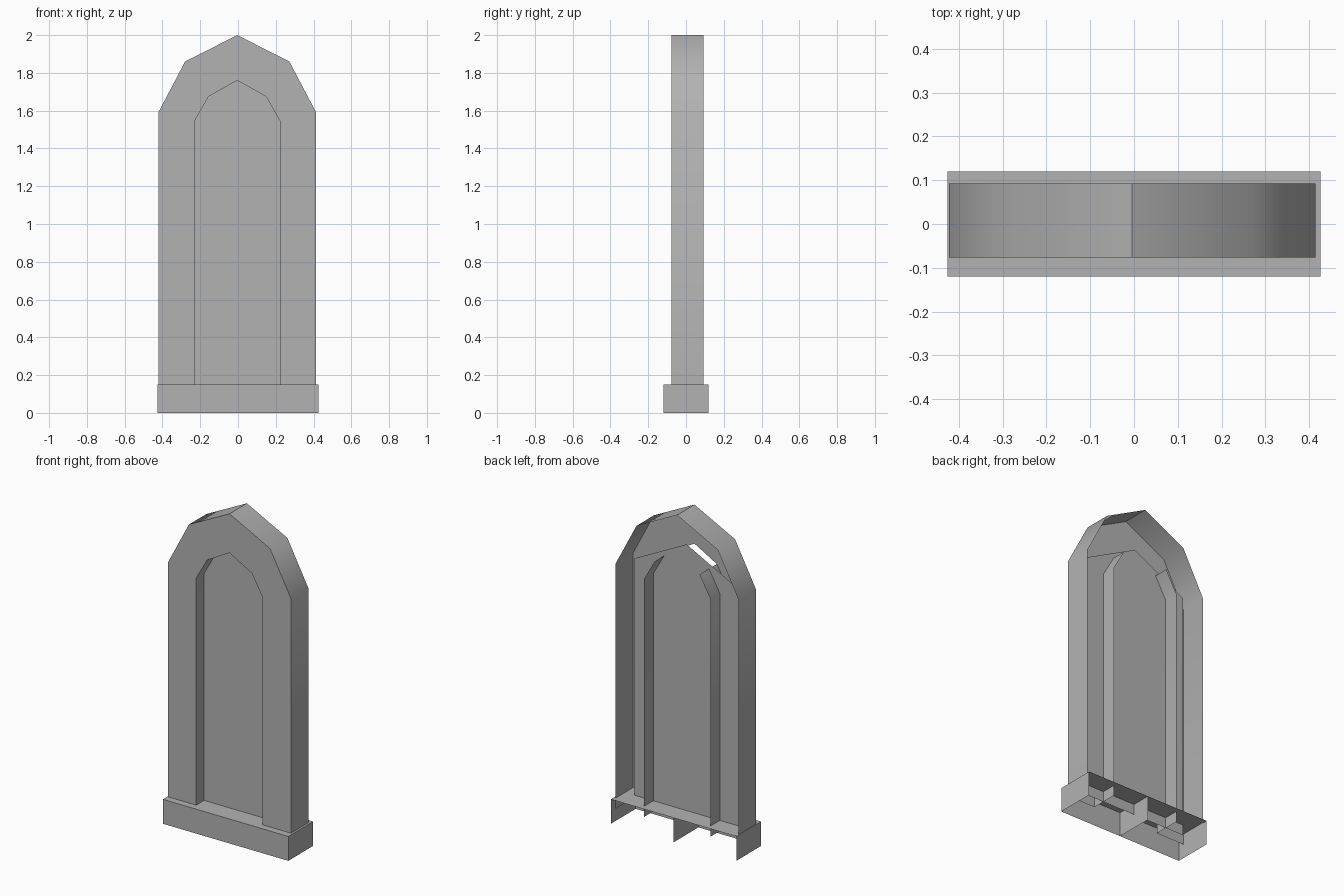
import bpy, bmesh

if "Cube" in bpy.data.objects:
    bpy.data.objects.remove(bpy.data.objects["Cube"], do_unlink=True)

# Single stone colour
stone = bpy.data.materials.new("stone_grey")
stone.use_nodes = True
GREY = (0.45, 0.45, 0.45, 1)
stone.diffuse_color = GREY
stone.node_tree.nodes["Principled BSDF"].inputs["Base Color"].default_value = GREY

CENTRE = -0.004                 # the arch sits slightly off the plinth centre
FRONT, BACK = -0.077, 0.092     # depth of the arch shell
FOOT = 0.085                    # the shell reaches down into the plinth


def finish(bm, name):
    mesh = bpy.data.meshes.new(name)
    bm.to_mesh(mesh)
    bm.free()
    mesh.materials.append(stone)
    obj = bpy.data.objects.new(name, mesh)
    bpy.context.collection.objects.link(obj)
    return obj


def smooth(obj):
    bpy.ops.object.select_all(action='DESELECT')
    obj.select_set(True)
    bpy.context.view_layer.objects.active = obj
    bpy.ops.object.shade_smooth_by_angle(angle=0.7)


def arch(half, apex):
    """Left-to-right arch outline from half-side points and an apex height."""
    left = [(CENTRE - x, z) for x, z in half]
    right = [(CENTRE + x, z) for x, z in reversed(half)]
    return left + [(CENTRE, apex)] + right


def row(bm, points, y):
    return [bm.verts.new((x, y, z)) for x, z in points]


def strip(bm, a, b):
    for i in range(len(a) - 1):
        bm.faces.new((a[i], a[i + 1], b[i + 1], b[i]))


outer = arch([(0.418, FOOT), (0.418, 1.59), (0.276, 1.86)], 2.0)
inner_half = [(0.226, FOOT), (0.226, 1.545), (0.152, 1.675)]
inner = arch(inner_half, 1.76)

# Arch shell: front face with a doorway cut out, and the outer rim behind it
bm = bmesh.new()
edge = row(bm, outer, FRONT)
opening = row(bm, inner, FRONT)
bm.faces.new(edge[::-1] + opening)
strip(bm, edge, row(bm, outer, BACK))
smooth(finish(bm, "arch_shell"))

# Doorway reveals: jamb and shoulder on each side, open at the peak
for name, points in (("right_reveal", inner[:3]), ("left_reveal", inner[-3:])):
    bm = bmesh.new()
    strip(bm, row(bm, points, BACK), row(bm, points, FRONT))
    smooth(finish(bm, name))

# Recessed panel with a simple gabled top
bm = bmesh.new()
bm.faces.new(row(bm, arch([(0.353, FOOT), (0.353, 1.605)], 1.785), 0)[::-1])
finish(bm, "recessed_panel")

# Plinth: box left open at the back and underneath
bm = bmesh.new()
bmesh.ops.create_cube(bm, size=1)
for v in bm.verts:
    v.co = (v.co.x * 0.852, v.co.y * 0.24, (v.co.z + 0.5) * 0.15)
bm.normal_update()
unseen = [f for f in bm.faces if f.normal.y > 0.5 or f.normal.z < -0.5]
bmesh.ops.delete(bm, geom=unseen, context='FACES')
finish(bm, "plinth")

# Middle rib inside the plinth
bm = bmesh.new()
rib = [bm.verts.new((0, y, z)) for y, z in
       ((-0.12, 0), (0.12, 0), (0.12, 0.15), (-0.12, 0.15))]
bm.faces.new(rib)
finish(bm, "plinth_rib")
